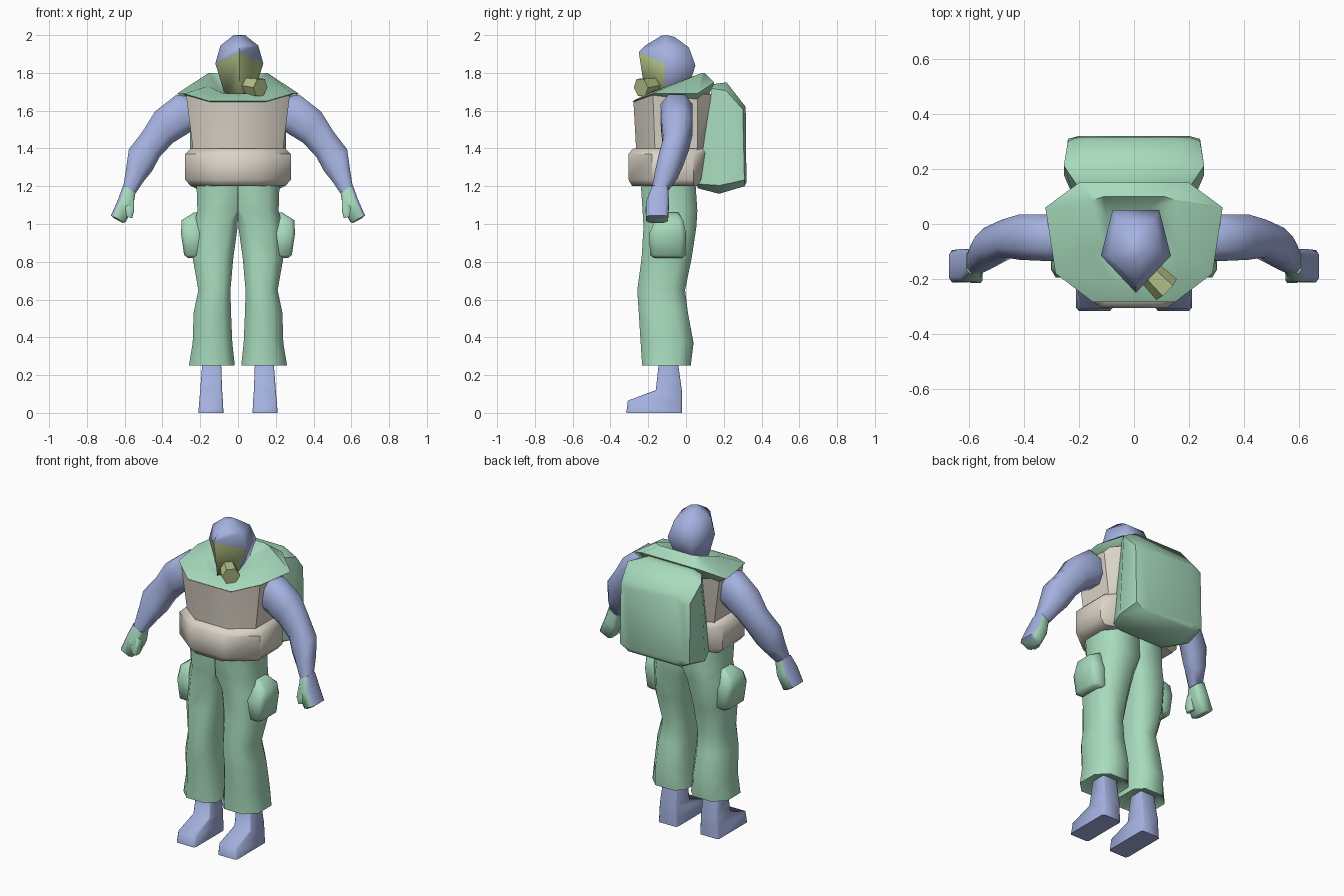
import bpy, bmesh, math
from mathutils import Vector as V


def material(name, rgb):
    m = bpy.data.materials.new(name)
    m.diffuse_color = (*rgb, 1)
    return m


BLUE = material("dusty blue", (0.37, 0.44, 0.74))
GREEN = material("mint green", (0.39, 0.71, 0.51))
BEIGE = material("warm beige", (0.71, 0.66, 0.57))
OLIVE = material("olive yellow", (0.46, 0.55, 0.25))


def section(c, u, v, cu=0.4, cv=0.4):
    """Chamfered rectangle around c with half axes u and v."""
    a, b = 1 - cu, 1 - cv
    pts = [(a, 1), (1, b), (1, -b), (a, -1), (-a, -1), (-1, -b), (-1, b), (-a, 1)]
    return [V(c) + V(u) * p + V(v) * q for p, q in pts]


def level(z, x0, x1, y0, y1, cu=0.4, cv=0.4):
    """Horizontal section from its extents."""
    return section(((x0 + x1) / 2, (y0 + y1) / 2, z),
                   ((x1 - x0) / 2, 0, 0), (0, (y1 - y0) / 2, 0), cu, cv)


def both(half):
    """Complete a half outline by mirroring it in x."""
    return half + [(-x, y, z) for x, y, z in reversed(half)]


def loft(name, rings, mats, rule=None, side=1, angle=42):
    """Skin rings into a closed solid; side=-1 mirrors it in x."""
    bm = bmesh.new()
    loops = [[bm.verts.new((p[0] * side, p[1], p[2])) for p in r] for r in rings]
    for a, b in zip(loops, loops[1:]):
        for i in range(len(a)):
            j = (i + 1) % len(a)
            bm.faces.new((a[i], a[j], b[j], b[i]))
    bm.faces.new(loops[0])
    bm.faces.new(loops[-1])
    bmesh.ops.recalc_face_normals(bm, faces=bm.faces)
    if rule:
        for f in bm.faces:
            f.material_index = rule(f.calc_center_median(), f.normal)
    me = bpy.data.meshes.new(name)
    bm.to_mesh(me)
    bm.free()
    for m in mats:
        me.materials.append(m)
    me.shade_smooth()
    me.set_sharp_from_angle(angle=math.radians(angle))
    ob = bpy.data.objects.new(name, me)
    bpy.context.collection.objects.link(ob)
    return ob


# Head and neck with a mask on the lower front
def head_ring(w, yf, zf, ym, zm, wb, yb, zb):
    o = 0.007
    return [(o, yf, zf), (o + w, ym, zm), (o + wb, yb, zb), (o - wb, yb, zb), (o - w, ym, zm)]


loft("head", [
    head_ring(0.075, -0.215, 1.68, -0.115, 1.68, 0.05, 0.0, 1.68),
    head_ring(0.127, -0.25, 1.91, -0.115, 1.85, 0.085, 0.05, 1.84),
    head_ring(0.10, -0.215, 1.945, -0.115, 1.945, 0.065, 0.015, 1.935),
    head_ring(0.03, -0.13, 1.997, -0.10, 2.0, 0.02, -0.06, 1.99),
], [BLUE, OLIVE], lambda c, n: int(c.y < -0.15 and c.z < 1.86 and n.y < -0.3), angle=88)

# Mask filter
axis = V((0.7, -0.7, -0.12)).normalized()
p = axis.cross(V((0, 0, 1))).normalized()
q = axis.cross(p)
loft("mask_filter", [
    [V((0.045, -0.165, 1.735)) + axis * t + (p * math.cos(k * math.pi / 3)
     + q * math.sin(k * math.pi / 3)) * r for k in range(6)]
    for t, r in ((0, 0.045), (0.06, 0.05), (0.105, 0.053))], [OLIVE], angle=30)

# Vest and belt
loft("vest", [
    both([(0.11, -0.26, 1.36), (0.24, -0.165, 1.36), (0.24, 0.05, 1.36), (0.19, 0.08, 1.36)]),
    both([(0.11, -0.265, 1.41), (0.24, -0.165, 1.41), (0.24, 0.06, 1.41), (0.19, 0.10, 1.41)]),
    both([(0.145, -0.278, 1.645), (0.275, -0.175, 1.685), (0.275, 0.06, 1.685),
          (0.20, 0.14, 1.69)]),
    both([(0.07, -0.14, 1.62), (0.14, -0.09, 1.62), (0.14, 0.03, 1.62), (0.1, 0.06, 1.62)]),
], [BEIGE])
loft("belt", [
    both([(w - 0.16, y0, z), (w, y0 + 0.125, z), (w, 0.04, z), (w - 0.06, y1, z)])
    for z, w, y0, y1 in (
        (1.20, 0.25, -0.285, 0.06), (1.235, 0.28, -0.305, 0.08),
        (1.37, 0.28, -0.305, 0.10), (1.40, 0.25, -0.28, 0.10))], [BEIGE], angle=50)

# Shoulder cape with a raised collar
loft("shoulder_cape", [
    both([(0.13, -0.25, 1.63), (0.24, -0.16, 1.655), (0.26, 0.06, 1.655), (0.18, 0.12, 1.68)]),
    both([(0.15, -0.283, 1.65), (0.285, -0.18, 1.69), (0.322, 0.06, 1.69), (0.20, 0.15, 1.75)]),
    both([(0.075, -0.21, 1.69), (0.16, -0.10, 1.73), (0.155, 0.085, 1.80), (0.11, 0.10, 1.80)]),
    both([(0.05, -0.17, 1.68), (0.10, -0.10, 1.71), (0.10, 0.03, 1.74), (0.06, 0.06, 1.74)]),
], [GREEN], angle=60)

# Backpack, skinned from its slanted front panel to the back
loft("backpack", [
    section((0, y, z), (w, 0, 0), (0, lean, h), cu, cv) for y, z, w, lean, h, cu, cv in (
        (0.10, 1.465, 0.205, 0.04, 0.275, 0.25, 0.08),
        (0.195, 1.455, 0.255, 0.02, 0.295, 0.35, 0.15),
        (0.305, 1.42, 0.24, -0.005, 0.22, 0.25, 0.15),
        (0.318, 1.42, 0.20, -0.002, 0.20, 0.25, 0.15))], [GREEN], angle=60)


# Trouser section: outer chamfer fixed, inner chamfer closes up at the hips
def leg_ring(z, x0, x1, y0, y1, inner):
    w, d = x1 - x0, y1 - y0
    i, o, e = w * inner, w * 0.27, d * 0.25
    g = d * inner
    return [(x1 - o, y1, z), (x1, y1 - e, z), (x1, y0 + e, z), (x1 - o, y0, z),
            (x0 + i, y0, z), (x0, y0 + g, z), (x0, y1 - g, z), (x0 + i, y1, z)]


for s, tag in ((1, "left"), (-1, "right")):
    # Trouser leg with its half of the hips
    loft("trouser_leg_" + tag, [leg_ring(*r) for r in (
        (0.275, 0.05, 0.235, -0.20, 0.0, 0.2), (0.25, 0.017, 0.26, -0.232, 0.025, 0.2),
        (0.37, 0.03, 0.24, -0.24, 0.04, 0.22), (0.53, 0.037, 0.235, -0.25, 0.01, 0.22),
        (0.65, 0.04, 0.21, -0.258, -0.005, 0.22), (0.82, 0.025, 0.24, -0.235, 0.03, 0.22),
        (0.985, 0.002, 0.235, -0.225, 0.055, 0.2), (1.07, 0.0, 0.215, -0.23, 0.06, 0.03),
        (1.22, 0.0, 0.22, -0.24, 0.05, 0.02))], [GREEN], side=s, angle=70)

    # Thigh pocket
    loft("thigh_pocket_" + tag, [
        level(z, 0.18, x1, y0, y1, 0.3, 0.3) for z, x1, y0, y1 in (
            (0.82, 0.265, -0.165, -0.02), (0.835, 0.285, -0.19, -0.003),
            (0.95, 0.302, -0.195, 0.0), (1.02, 0.298, -0.165, -0.015),
            (1.06, 0.235, -0.13, -0.04))], [GREEN], side=s, angle=60)

    # Boot
    loft("boot_" + tag, [
        level(z, x0, x1, y0, y1, 0.15, 0.08) for z, x0, x1, y0, y1 in (
            (0, 0.077, 0.21, -0.316, -0.02), (0.065, 0.08, 0.205, -0.308, -0.02),
            (0.12, 0.084, 0.20, -0.16, -0.022), (0.28, 0.09, 0.188, -0.142, -0.045))],
        [BLUE], side=s, angle=65)

    # Arm: outer x z, inner x z, back and front y
    def arm_ring(xo, zo, xi, zi, y0, y1, cut=0.5):
        return section(((xo + xi) / 2, (y0 + y1) / 2, (zo + zi) / 2),
                       ((xo - xi) / 2, 0, (zo - zi) / 2), (0, (y1 - y0) / 2, 0), cut, cut)
    loft("arm_" + tag, [arm_ring(*r) for r in (
        (0.24, 1.67, 0.22, 1.50, -0.12, 0.02),
        (0.325, 1.685, 0.255, 1.485, -0.135, 0.035),
        (0.44, 1.595, 0.345, 1.43, -0.13, 0.035),
        (0.505, 1.49, 0.415, 1.355, -0.12, 0.015),
        (0.578, 1.395, 0.455, 1.28, -0.145, -0.015),
        (0.593, 1.29, 0.50, 1.225, -0.165, -0.045),
        (0.607, 1.20, 0.54, 1.165, -0.18, -0.095))], [BLUE], side=s, angle=60)

    # Glove: blue on the back of the hand, green elsewhere
    loft("glove_" + tag, [arm_ring(*r, 0.3) for r in (
        (0.608, 1.205, 0.543, 1.165, -0.18, -0.095),
        (0.635, 1.13, 0.555, 1.09, -0.21, -0.09),
        (0.673, 1.045, 0.595, 1.01, -0.212, -0.095),
        (0.655, 1.03, 0.61, 1.005, -0.195, -0.11))], [GREEN, BLUE],
        lambda c, n: int(n.x * s > 0.55), side=s, angle=60)
    loft("thumb_" + tag, [arm_ring(*r, 0.3) for r in (
        (0.59, 1.15, 0.55, 1.13, -0.195, -0.145),
        (0.60, 1.085, 0.55, 1.07, -0.215, -0.155),
        (0.595, 1.04, 0.56, 1.03, -0.21, -0.16))], [GREEN], side=s, angle=60)
